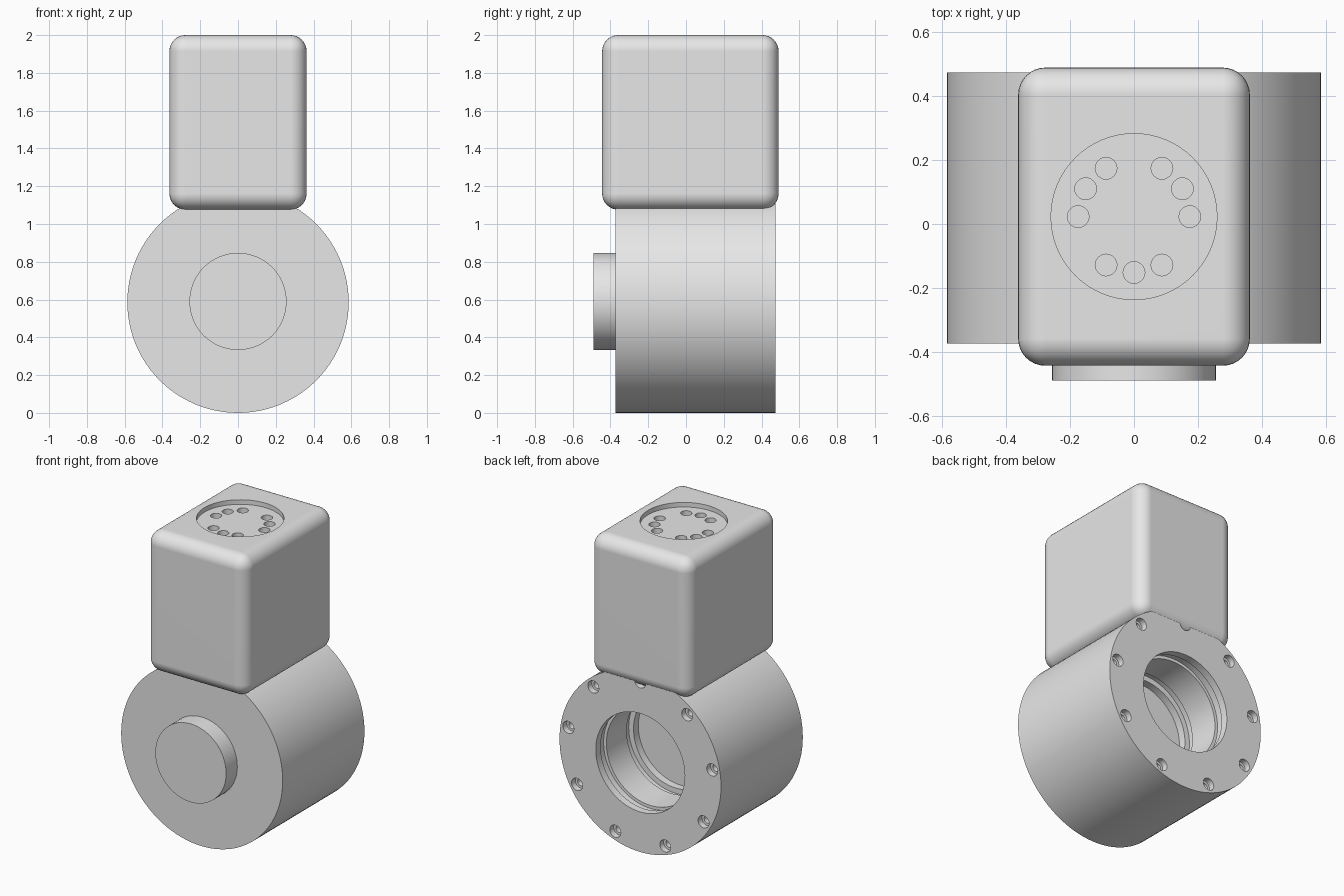
import bpy, bmesh
from math import radians, sin, cos, pi
from mathutils import Matrix, Vector

cube = bpy.data.objects.get("Cube")
if cube:
    bpy.data.objects.remove(cube, do_unlink=True)

grey = bpy.data.materials.new("plain grey")
grey.use_nodes = True
grey.diffuse_color = (0.8, 0.8, 0.8, 1)
grey.node_tree.nodes["Principled BSDF"].inputs["Base Color"].default_value = (0.8, 0.8, 0.8, 1)

TO_Y = Matrix.Rotation(radians(-90), 4, 'X')   # turns the z axis into the y axis


def lathe(bm, profile, matrix, sides):
    """Closed solid from (radius, height) points, capped at both ends."""
    rings = []
    for r, h in profile:
        rings.append([bm.verts.new(matrix @ Vector((r * cos(2 * pi * i / sides),
                                                    r * sin(2 * pi * i / sides), h)))
                      for i in range(sides)])
    for low, high in zip(rings, rings[1:]):
        for i in range(sides):
            j = (i + 1) % sides
            bm.faces.new((low[i], low[j], high[j], high[i]))
    bm.faces.new(rings[0][::-1])
    bm.faces.new(rings[-1])


def finish(bm, name):
    bmesh.ops.recalc_face_normals(bm, faces=bm.faces)
    mesh = bpy.data.meshes.new(name)
    bm.to_mesh(mesh)
    bm.free()
    mesh.materials.append(grey)
    obj = bpy.data.objects.new(name, mesh)
    bpy.context.collection.objects.link(obj)
    return obj


def select(obj):
    bpy.ops.object.select_all(action='DESELECT')
    obj.select_set(True)
    bpy.context.view_layer.objects.active = obj


def cut(obj, cutter):
    cutter.hide_render = True
    mod = obj.modifiers.new("cut", 'BOOLEAN')
    mod.operation, mod.solver, mod.object = 'DIFFERENCE', 'EXACT', cutter
    select(obj)
    bpy.ops.object.modifier_apply(modifier=mod.name)
    bpy.data.objects.remove(cutter, do_unlink=True)


def smooth(obj):
    select(obj)
    bpy.ops.object.shade_smooth_by_angle(angle=radians(30))
    mod = obj.modifiers.new("flat panels", 'WEIGHTED_NORMAL')
    mod.keep_sharp = True


AXIS = 0.586            # height of the drum axis, also its radius
FRONT, BACK = -0.374, 0.474
BORE = 0.323

# Drum with a grooved bore open at the back
bm = bmesh.new()
inside = [(BORE, 0), (BORE, 0.05), (BORE + 0.02, 0.05), (BORE + 0.02, 0.11),
          (BORE, 0.11), (BORE, 0.32), (BORE + 0.02, 0.32), (BORE + 0.02, 0.37),
          (BORE - 0.015, 0.37), (BORE - 0.015, 0.42)]
profile = [(AXIS, FRONT), (AXIS, BACK)] + [(r, BACK - d) for r, d in inside]
lathe(bm, profile, Matrix.Translation((0, 0, AXIS)) @ TO_Y, 96)
drum = finish(bm, "drum")

# Nine stepped bolt holes round the back rim
bm = bmesh.new()
for k in range(9):
    a = radians(40 * k)
    place = Matrix.Translation((0.53 * sin(a), BACK, AXIS + 0.53 * cos(a))) @ TO_Y
    lathe(bm, [(0.024, -0.1), (0.024, -0.04), (0.04, -0.04), (0.04, 0.02)], place, 24)
cut(drum, finish(bm, "bolt_hole_cutter"))
smooth(drum)

# Round boss on the front
bm = bmesh.new()
lathe(bm, [(0.257, -0.49), (0.257, FRONT + 0.01)],
      Matrix.Translation((0, 0, 0.59)) @ TO_Y, 64)
smooth(finish(bm, "front_boss"))

# Rounded housing above the drum
bm = bmesh.new()
bmesh.ops.create_cube(bm, size=1)
bmesh.ops.scale(bm, vec=(0.726, 0.934, 0.924), verts=bm.verts)
bmesh.ops.translate(bm, vec=(0, 0.023, 1.538), verts=bm.verts)
bmesh.ops.bevel(bm, geom=bm.edges[:], offset=0.085, segments=8, profile=0.5, affect='EDGES')
housing = finish(bm, "housing")

# Shallow round socket in the top, then its nine pin holes
TOP = Matrix.Translation((0, 0.023, 2.0))
bm = bmesh.new()
lathe(bm, [(0.26, -0.03), (0.26, 0.05)], TOP, 64)
cut(housing, finish(bm, "socket_cutter"))

bm = bmesh.new()
for degrees in (0, 30, 60, 120, 150, 180, 240, 270, 300):
    a = radians(degrees)
    spot = Matrix.Translation((0.175 * cos(a), 0.175 * sin(a), 0))
    lathe(bm, [(0.034, -0.07), (0.034, -0.01)], TOP @ spot, 24)
cut(housing, finish(bm, "pin_hole_cutter"))
smooth(housing)
